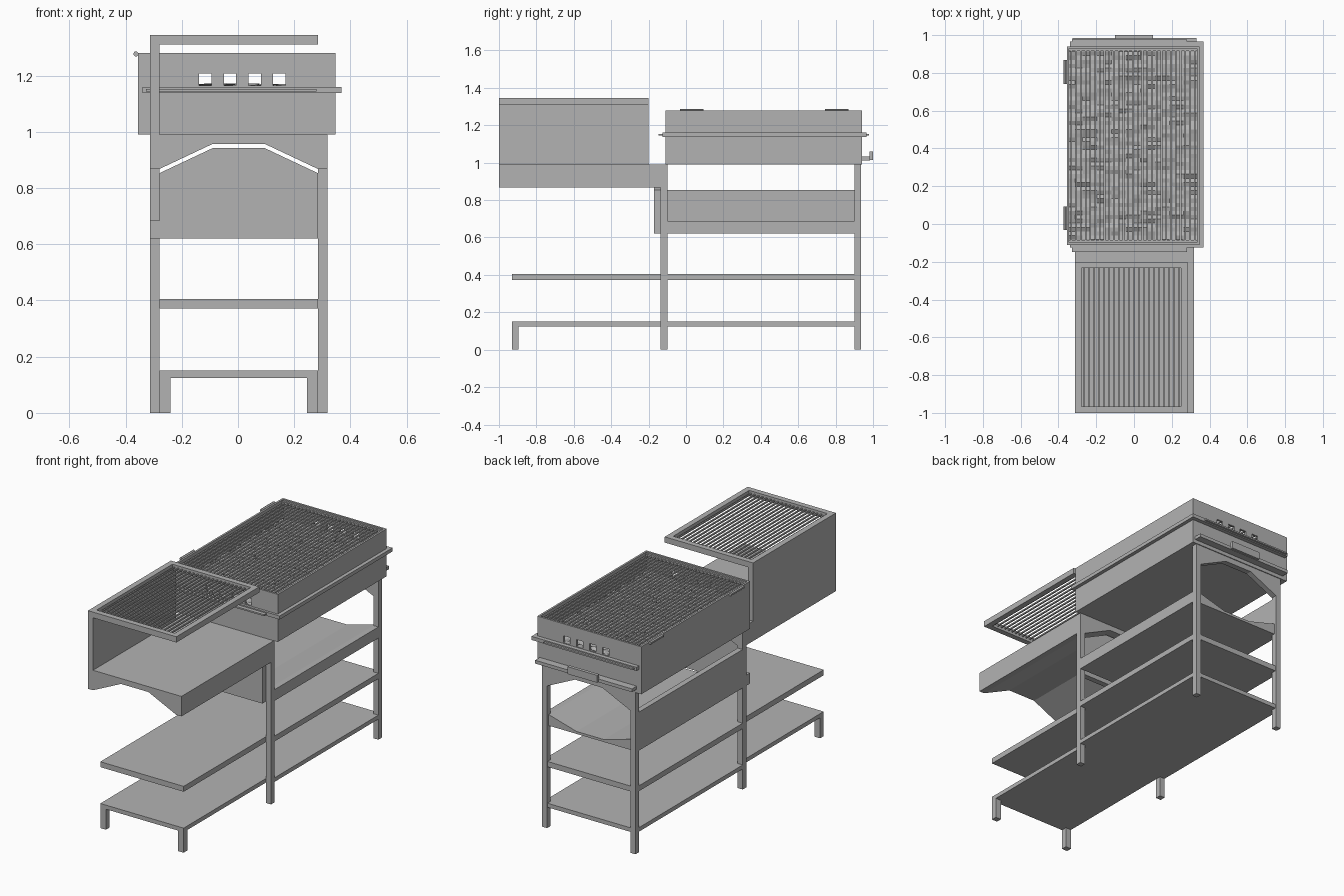
import bpy, bmesh, math, random
from mathutils import Vector, Matrix

cube = bpy.data.objects.get("Cube")
if cube:
    bpy.data.objects.remove(cube, do_unlink=True)

steel = bpy.data.materials.new("grey_steel")
steel.use_nodes = True
GREY = (0.45, 0.45, 0.45, 1)
steel.diffuse_color = GREY
steel.node_tree.nodes["Principled BSDF"].inputs["Base Color"].default_value = GREY


def finish(name, bm):
    bmesh.ops.recalc_face_normals(bm, faces=bm.faces[:])
    mesh = bpy.data.meshes.new(name)
    bm.to_mesh(mesh)
    bm.free()
    mesh.materials.append(steel)
    obj = bpy.data.objects.new(name, mesh)
    bpy.context.scene.collection.objects.link(obj)
    return obj


def boxes(name, *spans):
    """One object from boxes given as (x0, x1, y0, y1, z0, z1)."""
    bm = bmesh.new()
    for x0, x1, y0, y1, z0, z1 in spans:
        mid = Vector((x0 + x1, y0 + y1, z0 + z1)) / 2
        size = Matrix.Diagonal((x1 - x0, y1 - y0, z1 - z0, 1))
        bmesh.ops.create_cube(bm, size=1, matrix=Matrix.Translation(mid) @ size)
    return finish(name, bm)


def extrude_y(name, profile, y0, y1):
    """Extrude an x-z outline along y."""
    bm = bmesh.new()
    face = bm.faces.new([bm.verts.new((x, y0, z)) for x, z in profile])
    new = bmesh.ops.extrude_face_region(bm, geom=[face])["geom"]
    bmesh.ops.translate(bm, vec=(0, y1 - y0, 0),
                        verts=[v for v in new if isinstance(v, bmesh.types.BMVert)])
    return finish(name, bm)


L, R = -0.313, 0.318          # outer faces of the frame
LI, RI = -0.279, 0.284        # inner faces of the frame
FRONT, MID, BACK = -0.93, -0.135, 0.9
TABLE = 0.99

# Frame legs and short front feet
for label, y in (("middle", MID), ("back", BACK)):
    boxes(label + "_legs", (L, LI, y, y + 0.035, 0, TABLE), (RI, R, y, y + 0.035, 0, TABLE))
boxes("front_feet", (LI, LI + 0.038, FRONT, FRONT + 0.035, 0, 0.14),
      (RI - 0.038, RI, FRONT, FRONT + 0.035, 0, 0.14))

# Open shelves and their side rails between the legs
for label, z0, z1 in (("lower", 0.125, 0.15), ("middle", 0.372, 0.405)):
    boxes(label + "_shelf", (LI, RI, FRONT, BACK + 0.03, z0, z1),
          (L, LI, MID, BACK, z0, z1), (RI, R, MID, BACK, z0, z1))

# Arched table block and matching back bracket
arch = [(LI, 0.868), (-0.09, 0.957), (0.095, 0.957), (RI, 0.868)]
apron = [(L, TABLE), (L, 0.868)] + arch + [(R, 0.868), (R, TABLE)]
extrude_y("side_table_block", apron, -1, -0.1)
extrude_y("back_bracket", apron, BACK, BACK + 0.035)

# Dished storage tray under the cooking box
dish = [(L, 0.62), (R, 0.62), (R, 0.688), (RI, 0.688), (0.095, 0.635),
        (-0.09, 0.635), (LI, 0.688), (L, 0.688)]
extrude_y("storage_tray", dish, -0.1, BACK + 0.02)
boxes("storage_side_wall", (L, LI, -0.1, BACK, 0.62, 0.855))
panel = [(LI, 0.62)] + [(x, z - 0.015) for x, z in arch] + [(RI, 0.62)]
extrude_y("storage_front_panel", panel, -0.17, -0.135)
boxes("storage_front_corner", (L, LI, -0.17, -0.135, 0.62, 0.685))

# Side table back panel and raised grate
boxes("side_table_panel", (L, LI, -1, -0.2, TABLE, 1.345))
boxes("raised_grate_frame", (L, LI, -1, -0.2, 1.31, 1.345), (RI - 0.034, RI, -1, -0.2, 1.31, 1.345),
      (LI, RI - 0.034, -1, -0.966, 1.31, 1.345), (LI, RI - 0.034, -0.234, -0.2, 1.31, 1.345))


def bars(name, x0, x1, count, y0, y1, z, width):
    step = (x1 - x0) / count
    spans = []
    for i in range(count):
        x = x0 + (i + 0.5) * step
        spans.append((x - width / 2, x + width / 2, y0, y1, z - width / 2, z + width / 2))
    boxes(name, *spans)


bars("raised_grate_bars", LI, RI - 0.034, 20, -0.97, -0.23, 1.328, 0.008)

# Cooking box: floor, plain sides, ends with four vents
X0, X1, Y0, Y1, TOP = -0.356, 0.346, -0.11, 0.94, 1.28
WALL = 0.012
boxes("cooking_box_floor", (X0, X1, Y0, Y1, TABLE, TABLE + WALL))
boxes("cooking_box_sides", (X0, X0 + WALL, Y0, Y1, TABLE, TOP), (X1 - WALL, X1, Y0, Y1, TABLE, TOP))
VENTS = [-0.138 + 0.0875 * i for i in range(4)]
for label, y in (("front", Y0), ("back", Y1 - WALL)):
    spans = [(X0, X1, y, y + WALL, TABLE, 1.165), (X0, X1, y, y + WALL, 1.207, TOP)]
    edges = [X0] + [e for v in VENTS for e in (v, v + 0.044)] + [X1]
    for a, b in zip(edges[::2], edges[1::2]):
        spans.append((a, b, y, y + WALL, 1.165, 1.207))
    boxes(label + "_vented_wall", *spans)

# Rough coal bed
random.seed(4)
bm = bmesh.new()
bmesh.ops.create_grid(bm, x_segments=18, y_segments=48, size=0.5)
for v in bm.verts:
    v.co = ((X0 + X1) / 2 + v.co.x * (X1 - X0 - WALL), (Y0 + Y1) / 2 + v.co.y * (Y1 - Y0 - WALL),
            1.162 + random.uniform(-0.01, 0.01))
finish("coal_bed", bm)

# Cooking grate with end bars
bars("cooking_grate_bars", X0 + WALL, X1 - WALL, 27, Y0 + 0.01, Y1 - 0.01, 1.262, 0.009)
boxes("cooking_grate_ends", (X0 + WALL, X1 - WALL, Y0 + WALL, Y0 + 0.024, 1.257, 1.272),
      (X0 + WALL, X1 - WALL, Y1 - 0.024, Y1 - WALL, 1.257, 1.272))

# Rails around the front, back and open side of the box
boxes("box_rails", (-0.34, 0.368, -0.125, Y0, 1.138, 1.16), (-0.34, 0.368, Y1, 0.965, 1.138, 1.16),
      (X1, 0.368, Y0, Y1, 1.138, 1.16))
boxes("rail_lips", (-0.327, 0.28, -0.148, -0.125, 1.144, 1.153),
      (-0.327, 0.28, 0.965, 0.978, 1.144, 1.153))

# Ash drawer bar with its raised grip
boxes("ash_drawer_bar", (-0.325, 0.33, Y1, 0.985, 1.012, 1.032))
boxes("ash_drawer_grip", (-0.1, 0.1, 0.98, 1.0, 1.015, 1.06))

# Lid hinges on the closed side
bm = bmesh.new()
for y in (0.03, 0.805):
    bmesh.ops.create_cone(bm, cap_ends=True, segments=12, radius1=0.009, radius2=0.009, depth=0.125,
                          matrix=Matrix.Translation((X0 - 0.007, y, TOP - 0.003))
                          @ Matrix.Rotation(math.pi / 2, 4, 'X'))
hinges = finish("lid_hinges", bm)
bpy.context.view_layer.objects.active = hinges
hinges.select_set(True)
bpy.ops.object.shade_smooth_by_angle()
